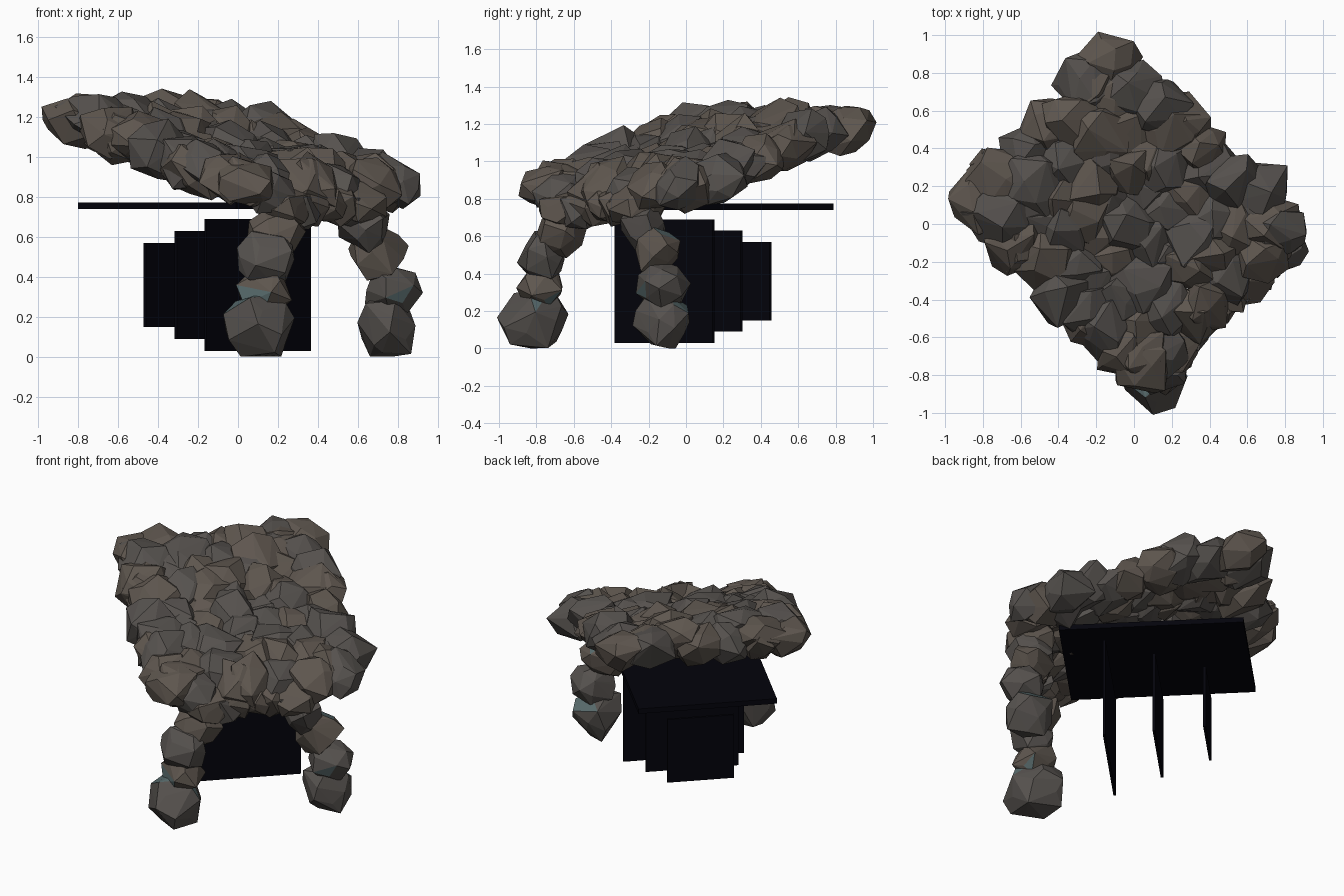
import bpy, bmesh, random
from math import sqrt, pi, cos, sin
from mathutils import Vector, Matrix

if "Cube" in bpy.data.objects:
    bpy.data.objects.remove(bpy.data.objects["Cube"])

random.seed(11)
R2 = sqrt(2)

def mat(name, col):
    m = bpy.data.materials.new(name)
    m.diffuse_color = (*col, 1)
    m.use_nodes = True
    m.node_tree.nodes["Principled BSDF"].inputs["Base Color"].default_value = m.diffuse_color
    return m

ROCK = [mat("brown_stone", (.112, .093, .077)), mat("grey_stone", (.092, .083, .076)),
        mat("teal_moss", (.10, .15, .155))]
DARK = mat("dark_void", (.001, .001, .0035))

def world(u, s, z):
    """u runs out of the cave mouth (+x,-y), s runs across it."""
    return Vector(((u + s) / R2, (s - u) / R2, z))

def rock(bm, c, r, slope=0, n=22):
    """Angular boulder: hull of jittered points spread over an ellipsoid."""
    spin, tint = random.uniform(0, 2 * pi), random.randint(0, 1)
    t = bmesh.new()
    for i in range(n):
        h = 1 - 2 * (i + .5) / n
        a = i * 2.39996 + spin + random.uniform(-.45, .45)
        k = sqrt(1 - h * h)
        d = Vector((k * cos(a), k * sin(a), h)) * random.uniform(.8, 1.15)
        p = Vector((d.x * r[0], d.y * r[1], d.z * r[2]))
        p.z += slope * (p.x - p.y) / R2
        t.verts.new(c + p)
    bmesh.ops.convex_hull(t, input=t.verts[:])
    loose = [v for v in t.verts if not v.link_faces]
    bmesh.ops.delete(t, geom=loose, context='VERTS')
    vm = {v: bm.verts.new(v.co) for v in t.verts}
    for f in t.faces:
        bm.faces.new([vm[v] for v in f.verts]).material_index = tint
    t.free()

def finish(bm, name, mats):
    bmesh.ops.recalc_face_normals(bm, faces=bm.faces)
    me = bpy.data.meshes.new(name)
    bm.to_mesh(me)
    bm.free()
    for m in mats:
        me.materials.append(m)
    ob = bpy.data.objects.new(name, me)
    bpy.context.collection.objects.link(ob)

def lerp(pts, x):
    for (a, p), (b, q) in zip(pts, pts[1:]):
        if x <= b:
            return p + (q - p) * (x - a) / (b - a)
    return pts[-1][1]

# Sloping roof of overlapping boulders
MID = [(-.9, 1.18), (-.5, 1.165), (0, 1.01), (.4, .89), (.8, .82)]
bm = bmesh.new()
for i in range(9):
    for j in range(7):
        u = -.65 + 1.20 * i / 8 + random.uniform(-.05, .05)
        s = -.50 + 1.0 * j / 6 + random.uniform(-.05, .05)
        k = random.uniform(.14, .20)
        z = lerp(MID, u) + random.uniform(-.025, .025)
        rock(bm, world(u, s, z), (k, k, random.uniform(.12, .155)), -.24, 18)
# Large rim boulders: (u, s, z, radius)
for u, s, z, k in [(-.70, .36, 1.18, .20), (-.62, -.37, 1.18, .22), (.50, .50, .88, .19),
                   (.36, .58, .90, .19), (.52, -.46, .87, .17), (.2, -.5, .93, .17),
                   (-.35, -.50, 1.10, .17), (-.2, .53, 1.06, .18), (-.52, -.22, 1.19, .2)]:
    rock(bm, world(u, s, z), (k, k, .14), -.2, 20)
finish(bm, "roof_boulders", ROCK)

# Stacked boulder pillars: (x, y, z, rx, ry, rz)
left = [(.11, -.815, .165, .195, .18, .17), (.13, -.77, .33, .145, .13, .13),
        (.14, -.77, .48, .15, .135, .15), (.19, -.68, .62, .14, .15, .14),
        (.24, -.62, .74, .15, .16, .12)]
right = [(.745, -.125, .165, .16, .165, .16), (.77, -.13, .34, .14, .14, .13),
         (.70, -.15, .52, .15, .14, .14), (.63, -.23, .66, .14, .14, .13),
         (.60, -.26, .77, .15, .16, .12)]
for name, stack in (("left_pillar", left), ("right_pillar", right)):
    bm = bmesh.new()
    for x, y, z, a, b, c in stack:
        rock(bm, Vector((x, y, z)), (a, b, c), 0, 22)
    # a few mossy facets at the joints
    for f in bm.faces:
        z = f.calc_center_median().z
        if (.24 < z < .33 or .58 < z < .64) and random.random() < .15:
            f.material_index = 2
    # settle the foot on the ground
    low = min(v.co.z for v in bm.verts)
    for v in bm.verts:
        if v.co.z < .3:
            v.co.z -= low * (.3 - v.co.z) / (.3 - low)
    finish(bm, name, ROCK)

# Lintel boulders arching between the pillars
bm = bmesh.new()
for t in (.1, .3, .5, .7, .9):
    p = Vector((.26, -.60, .72)).lerp(Vector((.60, -.26, .72)), t)
    p.z += .05 * sin(pi * t)
    rock(bm, p, (.125, .125, .11), 0, 20)
finish(bm, "lintel_boulders", ROCK)

# Dark interior: ceiling slab and three receding backdrop panels
def panel(name, u, s, z, su, ss, sz):
    bm = bmesh.new()
    bmesh.ops.create_cube(bm, size=1, matrix=Matrix.Translation(world(u, s, z))
                          @ Matrix.Rotation(-pi / 4, 4, 'Z') @ Matrix.Diagonal((su, ss, sz, 1)))
    finish(bm, name, [DARK])

panel("dark_ceiling", -.14, -.01, .757, 1.12, .85, .033)
for i, (u, w) in enumerate([(.15, .74), (-.145, .57), (-.445, .41)]):
    panel(f"dark_panel_{i + 1}", u, -.011, .36, .016, w, .66 - .12 * i)
